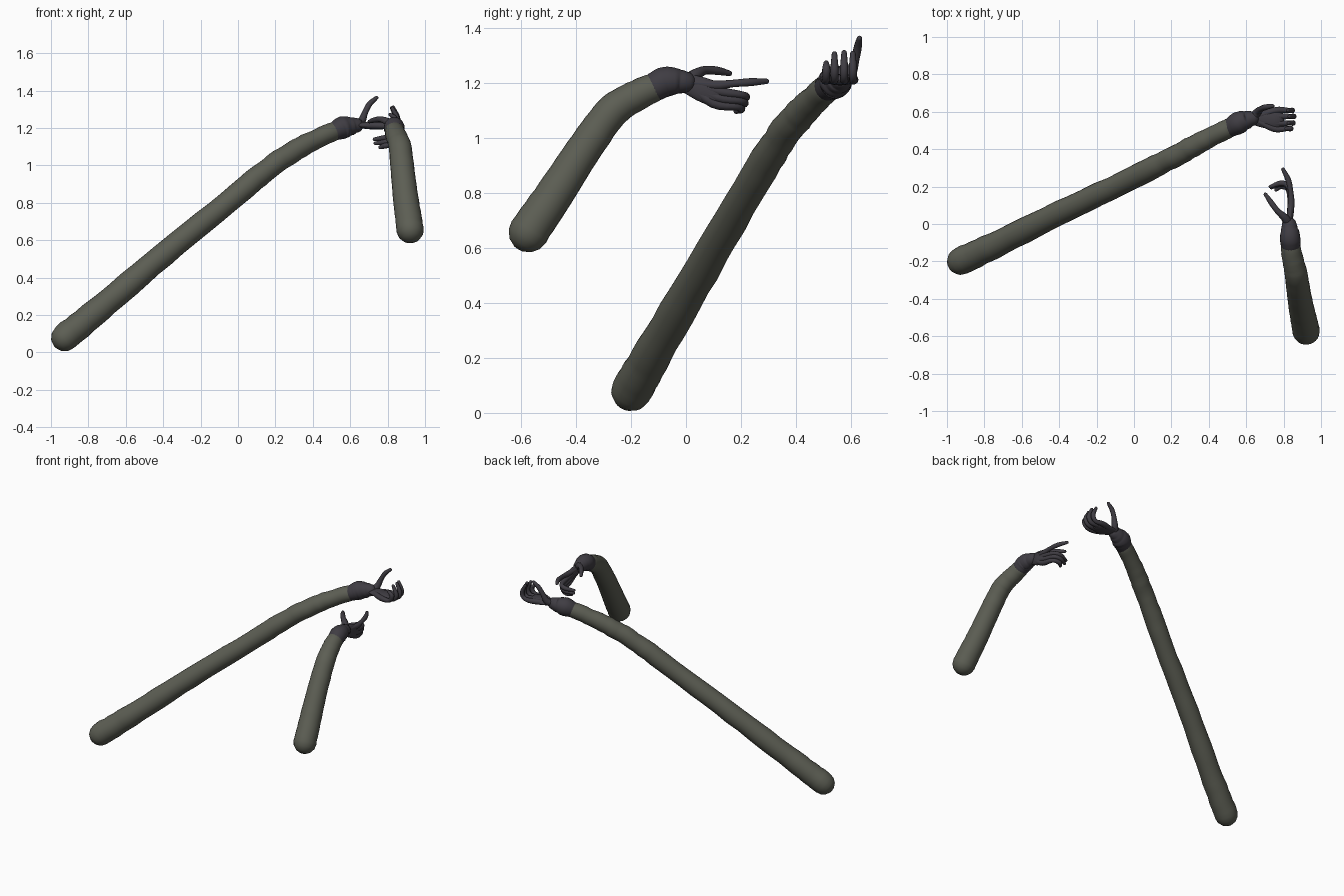
import bpy, bmesh, math, random
from mathutils import Vector

if "Cube" in bpy.data.objects:
    bpy.data.objects.remove(bpy.data.objects["Cube"])

random.seed(4)


def material(name, col):
    m = bpy.data.materials.new(name)
    m.diffuse_color = (*col, 1)
    m.use_nodes = True
    m.node_tree.nodes["Principled BSDF"].inputs["Base Color"].default_value = m.diffuse_color
    return m


SLEEVE = material("olive grey cloth", (0.108, 0.112, 0.088))
GLOVE = material("dark violet grey", (0.050, 0.046, 0.056))


def spline(pts, n):
    """Smooth path through points given as (x, y, z, radius)."""
    pts = [Vector(p) for p in pts]
    ext = [2 * pts[0] - pts[1]] + pts + [2 * pts[-1] - pts[-2]]
    out = []
    for i in range(1, len(ext) - 2):
        a, b, c, d = ext[i - 1:i + 3]
        for k in range(n):
            t = k / n
            out.append(0.5 * (2 * b + (c - a) * t + (2 * a - 5 * b + 4 * c - d) * t * t
                              + (3 * b - a - 3 * c + d) * t ** 3))
    return out + [pts[-1]]


def tube(bm, pts, sides=12, n=4, bump=0.0, side=None, flat=1.0):
    """Round-ended tube; 'flat' scales the section along the 'side' axis."""
    path = [(p.xyz, p.w) for p in spline(pts, n)]
    if bump:
        path = [(p + Vector([random.uniform(-bump, bump) for _ in range(3)]),
                 r + random.uniform(-bump, bump)) for p, r in path]
    d0 = (path[0][0] - path[1][0]).normalized()
    d1 = (path[-1][0] - path[-2][0]).normalized()
    angs = [math.radians(a) for a in (25, 50, 75)]
    # dome both ends
    (pa, ra), (pb, rb) = path[0], path[-1]
    head = [(pa + d0 * ra * math.sin(a), ra * math.cos(a)) for a in reversed(angs)]
    tail = [(pb + d1 * rb * math.sin(a), rb * math.cos(a)) for a in angs]
    path = head + path + tail
    ref = Vector(side) if side else Vector((0.31, -0.2, 0.93))
    rings = []
    for i, (p, r) in enumerate(path):
        t = (path[min(i + 1, len(path) - 1)][0] - path[max(i - 1, 0)][0]).normalized()
        u = (ref - t * ref.dot(t)).normalized()
        if not side:
            ref = u
        v = t.cross(u)
        rings.append([bm.verts.new(p + u * r * flat * math.cos(2 * math.pi * k / sides)
                                   + v * r * math.sin(2 * math.pi * k / sides))
                      for k in range(sides)])
    for a, b in zip(rings, rings[1:]):
        for k in range(sides):
            j = (k + 1) % sides
            bm.faces.new((a[k], a[j], b[j], b[k]))
    bm.faces.new(rings[0][::-1])
    bm.faces.new(rings[-1])


def finish(bm, name, mat):
    bmesh.ops.recalc_face_normals(bm, faces=bm.faces)
    me = bpy.data.meshes.new(name)
    bm.to_mesh(me)
    bm.free()
    me.materials.append(mat)
    for f in me.polygons:
        f.use_smooth = True
    ob = bpy.data.objects.new(name, me)
    bpy.context.collection.objects.link(ob)
    return ob


def part(name, mat, pts, **kw):
    bm = bmesh.new()
    tube(bm, pts, **kw)
    return finish(bm, name, mat)


def hand(name, wrist, palm, side, fingers, thumb):
    """Flat palm, four fingers running out of the wrist, and a thumb."""
    bm = bmesh.new()
    tube(bm, palm, sides=16, side=side, flat=0.38)
    for f in fingers:
        radii = [0.016, 0.018, 0.014, 0.015, 0.010]
        pts = [(*p, r) for p, r in zip([wrist] + f, radii)]
        tube(bm, pts, sides=10)
    radii = [0.026, 0.022, 0.016, 0.015, 0.010]
    tube(bm, [(*p, r) for p, r in zip([wrist] + thumb, radii)], sides=10)
    finish(bm, name, GLOVE)


# long sleeve
part("long_sleeve", SLEEVE, [
    (-0.925, -0.197, 0.08, 0.075), (-0.75, -0.115, 0.225, 0.07), (-0.4, 0.058, 0.52, 0.065),
    (0, 0.25, 0.85, 0.06), (0.2, 0.352, 1.01, 0.059), (0.34, 0.427, 1.10, 0.056),
    (0.50, 0.51, 1.178, 0.050), (0.55, 0.535, 1.195, 0.042)],
    sides=24, n=6, bump=0.002)

# short sleeve with a bent elbow
part("short_sleeve", SLEEVE, [
    (0.92, -0.572, 0.657, 0.073), (0.90, -0.475, 0.80, 0.069), (0.88, -0.36, 0.975, 0.064),
    (0.868, -0.275, 1.09, 0.061), (0.855, -0.215, 1.135, 0.058),
    (0.838, -0.13, 1.178, 0.053), (0.835, -0.09, 1.195, 0.045)],
    sides=24, n=6, bump=0.0008)

# glove cuffs
part("long_arm_cuff", GLOVE, [
    (0.525, 0.52, 1.187, 0.052), (0.56, 0.541, 1.203, 0.060), (0.60, 0.556, 1.21, 0.050),
    (0.63, 0.563, 1.214, 0.040)], sides=20, bump=0.001)
part("short_arm_cuff", GLOVE, [
    (0.838, -0.11, 1.186, 0.053), (0.835, -0.075, 1.205, 0.055),
    (0.832, -0.035, 1.205, 0.047), (0.83, -0.005, 1.203, 0.040)], sides=20, bump=0.001)

# reaching hand on the long arm, palm up with fingers curled upward
fingers = []
for y, tip, reach in ((0.607, 1.307, 0.0), (0.575, 1.31, 0.008), (0.54, 1.305, 0.004), (0.51, 1.272, -0.008)):
    fingers.append([(0.755 + reach, y, 1.213), (0.825 + reach, y, 1.212),
                    (0.846 + reach, y, 1.25), (0.822 + reach, y, tip)])
hand("long_arm_hand", (0.635, 0.565, 1.215),
     [(0.64, 0.566, 1.216, 0.036), (0.69, 0.563, 1.213, 0.048), (0.75, 0.56, 1.212, 0.055)],
     (0, 0, 1), fingers,
     [(0.66, 0.598, 1.235), (0.68, 0.615, 1.285), (0.705, 0.625, 1.33), (0.741, 0.631, 1.362)])

# pointing hand on the short arm: index straight, the others curled inward
fingers = [[(0.84, 0.105, 1.192), (0.838, 0.17, 1.198), (0.825, 0.235, 1.203), (0.797, 0.292, 1.206)]]
for y, z, tipx in ((0.115, 1.17, 0.73), (0.11, 1.148, 0.735), (0.098, 1.127, 0.76)):
    fingers.append([(0.838, y, z), (0.825, y + 0.085, z - 0.013),
                    (0.785, y + 0.103, z - 0.022), (tipx, y + 0.085, z - 0.03)])
hand("short_arm_hand", (0.83, 0.0, 1.203),
     [(0.831, 0.005, 1.198, 0.036), (0.837, 0.055, 1.178, 0.044), (0.838, 0.095, 1.162, 0.045)],
     (1, 0, 0), fingers,
     [(0.805, 0.035, 1.23), (0.767, 0.07, 1.246), (0.733, 0.115, 1.244), (0.703, 0.158, 1.235)])
